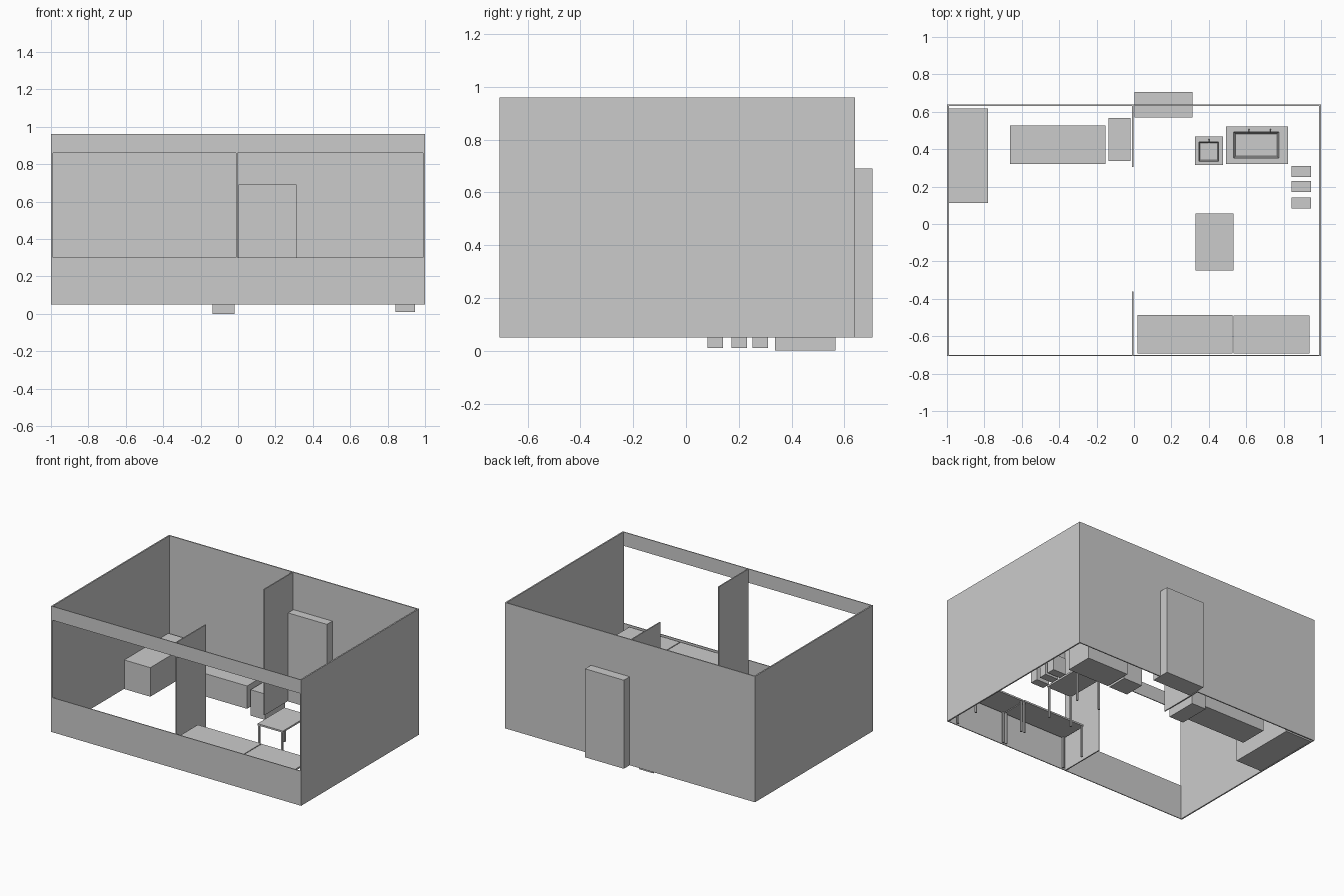
import bpy, bmesh
from mathutils import Vector

if "Cube" in bpy.data.objects:
    bpy.data.objects.remove(bpy.data.objects["Cube"])

FLOOR = 0.05


def finish(name, bm):
    bmesh.ops.recalc_face_normals(bm, faces=bm.faces)
    me = bpy.data.meshes.new(name)
    bm.to_mesh(me)
    bm.free()
    ob = bpy.data.objects.new(name, me)
    bpy.context.collection.objects.link(ob)
    return ob


def add_box(bm, x0, x1, y0, y1, z0, z1):
    vs = bmesh.ops.create_cube(bm, size=1)["verts"]
    for v in vs:
        v.co = Vector((x1 if v.co.x > 0 else x0,
                       y1 if v.co.y > 0 else y0,
                       z1 if v.co.z > 0 else z0))
    return vs


def box(name, *dims):
    bm = bmesh.new()
    add_box(bm, *dims)
    return finish(name, bm)


def table(name, x0, x1, y0, y1, top, leg=0.012, thick=0.012):
    box(name + "_top", x0, x1, y0, y1, top - thick, top)
    bm = bmesh.new()
    for x in (x0 + 0.003, x1 - leg - 0.003):
        for y in (y0 + 0.003, y1 - leg - 0.003):
            add_box(bm, x, x + leg, y, y + leg, FLOOR, top - thick)
    finish(name + "_legs", bm)


def basin_unit(name, x0, x1, y0, y1, top, basin, depth, taper):
    """Cabinet whose top face is inset to a rectangle and sunk as a basin."""
    bm = bmesh.new()
    add_box(bm, x0, x1, y0, y1, FLOOR, top)
    bx0, bx1, by0, by1 = basin
    cx, cy = (bx0 + bx1) / 2, (by0 + by1) / 2
    face = max(bm.faces, key=lambda f: f.calc_center_median().z)
    # counter rim, basin edge, tapered basin floor
    for grow, z in ((0, top), (0, top + 0.006), (-0.008, top + 0.006), (-taper, top - depth)):
        bmesh.ops.inset_region(bm, faces=[face], thickness=0.005)
        for v in face.verts:
            sx = 1 if v.co.x > (x0 + x1) / 2 else -1
            sy = 1 if v.co.y > (y0 + y1) / 2 else -1
            v.co = Vector((cx + sx * ((bx1 - bx0) / 2 + grow),
                           cy + sy * ((by1 - by0) / 2 + grow), z))
    finish(name, bm)


def tap(name, x, y, top):
    cu = bpy.data.curves.new(name, "CURVE")
    cu.dimensions = "3D"
    cu.bevel_depth = 0.0025
    cu.bevel_resolution = 1
    cu.use_fill_caps = True
    path = [(0, 0, 0), (0, 0, 0.018), (0, -0.008, 0.024), (0, -0.02, 0.018)]
    sp = cu.splines.new("POLY")
    sp.points.add(len(path) - 1)
    for p, c in zip(sp.points, path):
        p.co = (x + c[0], y + c[1], top + c[2], 1)
    bpy.context.collection.objects.link(bpy.data.objects.new(name, cu))


# Outer walls
TOP = 0.96
YF, YB = -0.707, 0.64
box("left_wall", -1, -0.99, YF, YB, FLOOR, TOP)
box("right_wall", 0.99, 1, YF, YB, FLOOR, TOP)
box("back_wall", -0.99, 0.99, YB - 0.008, YB, FLOOR, TOP)

# Front wall with a wide window opening
box("front_sill", -0.99, 0.99, YF, YF + 0.006, FLOOR, 0.30)
box("front_lintel", -0.99, 0.99, YF, YF + 0.006, 0.86, TOP)

# Partitions either side of the central gap
box("front_partition", -0.01, -0.002, YF + 0.006, -0.36, FLOOR, TOP)
box("back_partition", -0.01, -0.002, 0.305, YB - 0.008, FLOOR, TOP)

# Tall block set through the back wall
box("tall_cupboard", 0.002, 0.312, 0.57, 0.707, FLOOR, 0.69)

# Left room furniture
box("bed", -0.988, -0.78, 0.112, 0.617, FLOOR, 0.26)
box("low_cabinet", -0.662, -0.153, 0.322, 0.526, FLOOR, 0.215)
box("small_cabinet", -0.135, -0.02, 0.337, 0.567, 0.0, 0.187)

# Right room tables
table("dining_table", 0.33, 0.532, -0.248, 0.056, 0.29)
table("long_desk", 0.02, 0.527, -0.692, -0.487, 0.29)
table("short_desk", 0.533, 0.938, -0.692, -0.49, 0.29)

# Sinks and taps
basin_unit("large_sink", 0.492, 0.824, 0.32, 0.52, 0.26, (0.525, 0.782, 0.345, 0.5), 0.08, 0.018)
basin_unit("small_sink", 0.325, 0.475, 0.316, 0.467, 0.26, (0.34, 0.46, 0.327, 0.447), 0.06, 0.014)
for i, (x, y) in enumerate([(0.615, 0.507), (0.73, 0.507), (0.4, 0.453)]):
    tap(f"tap_{i + 1}", x, y, 0.26)

# Row of bins by the right wall
for i, y in enumerate((0.082, 0.172, 0.252)):
    box(f"bin_{i + 1}", 0.843, 0.947, y, y + 0.059, 0.01, 0.13)
